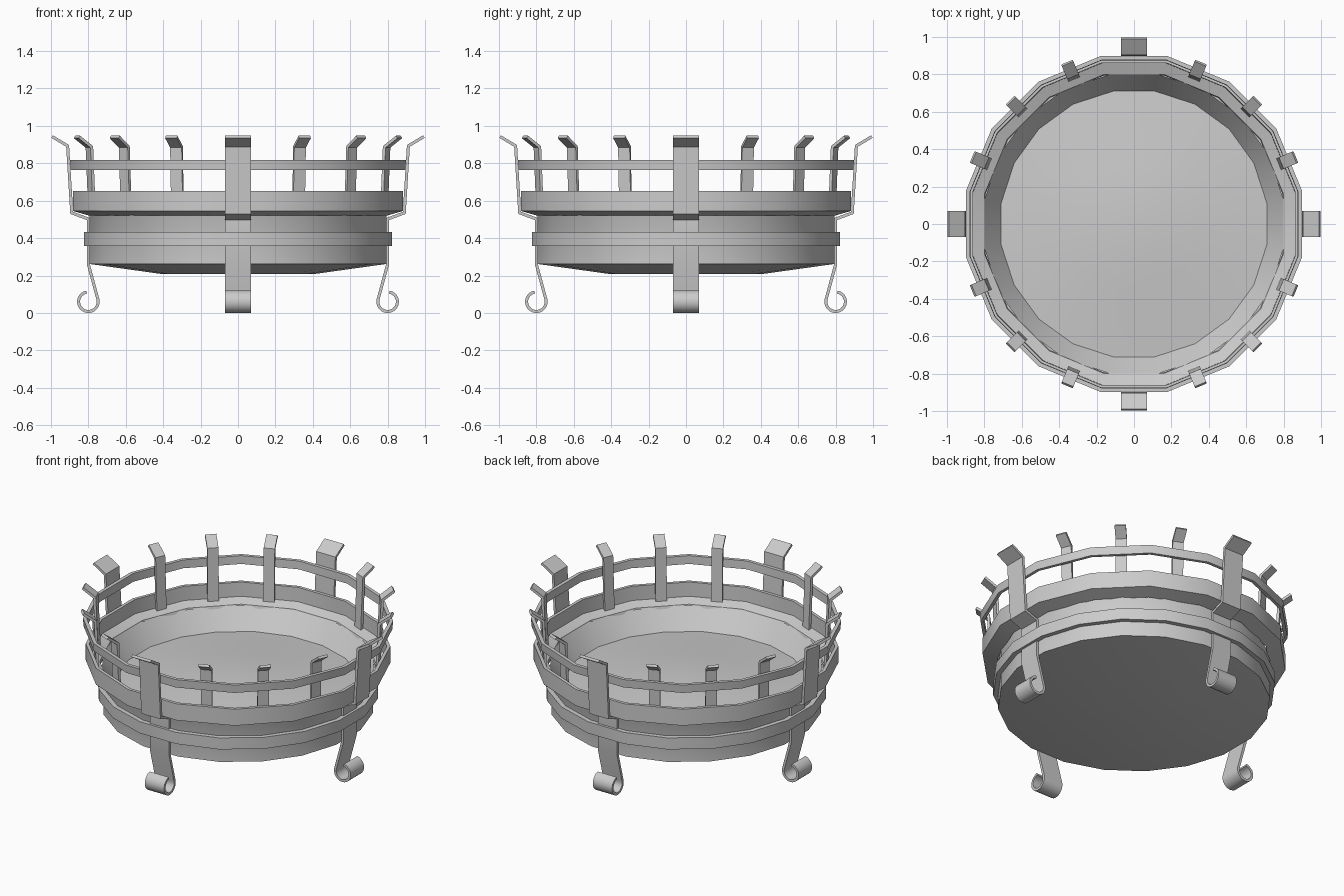
import bpy, bmesh
from math import sin, cos, pi, radians
from mathutils import Vector

if "Cube" in bpy.data.objects:
    bpy.data.objects.remove(bpy.data.objects["Cube"])


def finish(bm, name, angle=30):
    bmesh.ops.remove_doubles(bm, verts=bm.verts, dist=1e-5)
    bmesh.ops.recalc_face_normals(bm, faces=bm.faces)
    me = bpy.data.meshes.new(name)
    bm.to_mesh(me)
    bm.free()
    ob = bpy.data.objects.new(name, me)
    bpy.context.collection.objects.link(ob)
    bpy.ops.object.select_all(action='DESELECT')
    ob.select_set(True)
    bpy.context.view_layer.objects.active = ob
    bpy.ops.object.shade_smooth_by_angle(angle=radians(angle))
    return ob


def lathe(name, profile, sides, closed=True):
    """Turn an (r, z) profile; r is measured to the middle of a flat side."""
    bm = bmesh.new()
    k = 1 / cos(pi / sides)
    rings = []
    for r, z in profile:
        rings.append([bm.verts.new((r * k * cos(a), r * k * sin(a), z)) for a in
                      ((i + 0.5) * 2 * pi / sides for i in range(sides))]
                     if r > 0 else [bm.verts.new((0, 0, z))] * sides)
    pairs = list(zip(rings, rings[1:]))
    if closed:
        pairs.append((rings[-1], rings[0]))
    for a, b in pairs:
        for i in range(sides):
            j = (i + 1) % sides
            bm.faces.new(list(dict.fromkeys((a[i], a[j], b[j], b[i]))))
    return finish(bm, name)


def strap(name, path, width, thick, angle):
    """Flat bar following an (r, z) centre line, turned about z."""
    pts = [Vector(p) for p in path]
    bm = bmesh.new()
    rows = []
    c, s = cos(angle), sin(angle)
    for i, p in enumerate(pts):
        d0 = (p - pts[i - 1]).normalized() if i else None
        d1 = (pts[i + 1] - p).normalized() if i < len(pts) - 1 else None
        d0, d1 = d0 or d1, d1 or d0
        t = (d0 + d1).normalized()
        n = Vector((-t.y, t.x)) * (thick / 2 / max(t.dot(d1), 0.4))
        row = []
        for sn, sw in ((1, 1), (1, -1), (-1, -1), (-1, 1)):
            q, w = p + n * sn, sw * width / 2
            row.append(bm.verts.new((q.x * c - w * s, q.x * s + w * c, q.y)))
        rows.append(row)
    for a, b in zip(rows, rows[1:]):
        for i in range(4):
            j = (i + 1) % 4
            bm.faces.new((a[i], a[j], b[j], b[i]))
    bm.faces.new(rows[0])
    bm.faces.new(rows[-1])
    return finish(bm, name)


# bowl, and the low mound of ash filling it
lathe("bowl", [(0, 0.207), (0.40, 0.207), (0.795, 0.262), (0.795, 0.525), (0.80, 0.535),
               (0.67, 0.35), (0.40, 0.24), (0, 0.22)], 20, closed=False)
lathe("ash_bed", [(0.73, 0.405), (0.55, 0.42), (0.35, 0.44), (0.18, 0.455), (0, 0.46)],
      20, closed=False)

# raised rim, band round the bowl, and the open ring above
lathe("rim", [(0.795, 0.52), (0.882, 0.545), (0.882, 0.652), (0.862, 0.652),
              (0.86, 0.56), (0.80, 0.537)], 16)
lathe("bowl_band", [(0.79, 0.357), (0.824, 0.357), (0.824, 0.432), (0.79, 0.432)], 20)
lathe("top_ring", [(0.874, 0.764), (0.894, 0.764), (0.898, 0.817), (0.876, 0.817)], 16)

# four legs with rolled feet
scroll = [(0.80 + 0.0525 * cos(radians(a)), 0.06 + 0.0525 * sin(radians(a)))
          for a in range(168, 441, 17)]
leg = [(0.994, 0.943), (0.911, 0.893), (0.889, 0.535), (0.80, 0.502), (0.80, 0.26)] + scroll
for i in range(4):
    strap(f"leg_{i + 1}", leg, 0.138, 0.016, i * pi / 2)

# twelve small uprights inside the rim
upright = [(0.932, 0.941), (0.86, 0.888), (0.845, 0.54)]
for i in range(16):
    if i % 4:
        strap(f"upright_{i}", upright, 0.067, 0.016, i * pi / 8)
